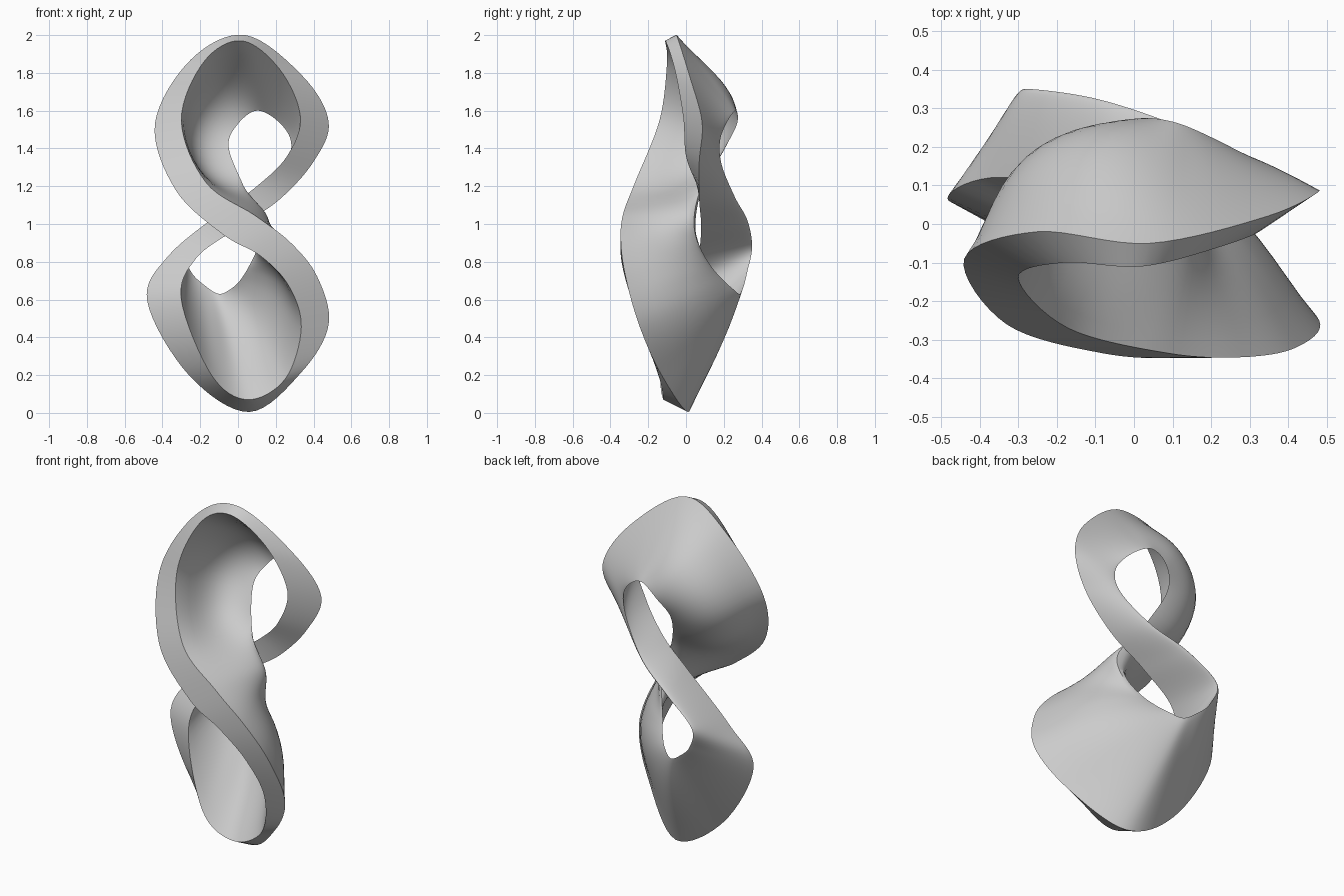
import bpy, bmesh
from mathutils import Vector

if "Cube" in bpy.data.objects:
    bpy.data.objects.remove(bpy.data.objects["Cube"])

# Three rails of the twisted figure-eight ribbon, running down the front strand,
# round the lower loop, up the back strand and round the upper loop.
rim_a = [(-.08, -.335, .945), (.12, -.345, .83), (.27, -.31, .67), (.335, -.235, .45),
         (.25, -.14, .18), (.05, -.12, .07), (-.14, -.13, .2), (-.3, -.03, .6),
         (-.22, .06, .82), (0, .08, .98), (.22, .07, 1.13), (.4, .07, 1.33),
         (.48, .085, 1.54), (.345, .02, 1.78), (.04, -.05, 2.0), (-.25, -.02, 1.87),
         (-.44, -.09, 1.53), (-.33, -.26, 1.18)]
rim_b = [(.09, -.335, 1.045), (.28, -.345, .9), (.42, -.32, .72), (.48, -.25, .47),
         (.34, -.14, .22), (.06, .01, .005), (-.26, .02, .2), (-.48, .06, .59),
         (-.37, .12, .83), (-.08, .095, 1.07), (.1, .06, 1.2), (.26, 0, 1.36),
         (.33, -.015, 1.57), (.22, -.06, 1.82), (.02, -.11, 1.97), (-.18, -.1, 1.86),
         (-.3, -.14, 1.55), (-.17, -.27, 1.22)]
back_edge = [(.12, .05, 1.01), (.11, .07, .89), (.06, .13, .78), (.01, .2, .7),
             (-.04, .25, .655), (-.1, .285, .63), (-.17, .305, .67), (-.25, .325, .75),
             (-.28, .35, .88), (-.1, .325, 1.02), (.1, .26, 1.14), (.25, .19, 1.31),
             (.28, .18, 1.44), (.21, .22, 1.545), (.1, .265, 1.6), (0, .27, 1.53),
             (-.05, .21, 1.41), (.03, .09, 1.2)]
STEPS, SPAN = 8, 14


def smooth_loop(points):
    """Closed Catmull-Rom curve through the points."""
    pts = [Vector(p) for p in points]
    n, out = len(pts), []
    for i in range(n):
        p0, p1, p2, p3 = (pts[(i + k) % n] for k in (-1, 0, 1, 2))
        for s in range(STEPS):
            t = s / STEPS
            out.append(.5 * (2 * p1 + (p2 - p0) * t + (2 * p0 - 5 * p1 + 4 * p2 - p3) * t * t
                             + (3 * p1 - p0 - 3 * p2 + p3) * t ** 3))
    return out


def ease(t):
    t = max(0, min(1, t))
    return t * t * (3 - 2 * t)


def section(a, b, c):
    """Flat front rim a-b tapering back to a rounded edge c, cupped outwards."""
    m = (a + b) / 2
    upper = m.z > 1
    centre = Vector((0, m.y, 1.5 if upper else .5))
    axis = (c - m).normalized()
    d = m - centre
    d = (d - axis * d.dot(axis)).normalized()
    # the cup is deepest where the front strand enters each loop
    in_loop = ease(abs(m.z - 1) / .4)
    entry = m.x * (-1 if upper else 1)
    w = in_loop * (.1 if upper else .05) * ease(.25 + 1.8 * entry)
    # the front strand is thick at the crossing, the loops are thin walled
    thick = .25 if m.y < 0 and abs(m.z - 1) < .5 else .6
    thin = (.8, 1.3) if upper else (1.3, .8)
    fade = ease(abs(m.z - 1) / .5)
    if thick == .6:
        fade = ease(abs(m.z - 1) / .5)
    pow_a, pow_b = (thick + (t - thick) * fade for t in thin)

    def side(e, u, power):
        return m.lerp(c, u) + (e - m) * (1 - u) ** power + d * (5.4 * u ** 1.5 * (1 - u) * w)

    us = [1 - (1 - k / SPAN) ** 1.5 for k in range(SPAN + 1)]
    return ([side(a, u, pow_a) for u in us]
            + [side(b, u, pow_b) for u in reversed(us[:-1])])


# Twisted ribbon body
bm = bmesh.new()
rings = [[bm.verts.new(p) for p in section(*abc)]
         for abc in zip(smooth_loop(rim_a), smooth_loop(rim_b), smooth_loop(back_edge))]
for i, ring in enumerate(rings):
    nxt = rings[(i + 1) % len(rings)]
    for j in range(len(ring)):
        k = (j + 1) % len(ring)
        bm.faces.new((ring[j], ring[k], nxt[k], nxt[j]))
bmesh.ops.recalc_face_normals(bm, faces=bm.faces)
mesh = bpy.data.meshes.new("twisted_ribbon")
bm.to_mesh(mesh)
bm.free()
ribbon = bpy.data.objects.new("twisted_ribbon", mesh)
bpy.context.collection.objects.link(ribbon)
bpy.context.view_layer.objects.active = ribbon
ribbon.select_set(True)
bpy.ops.object.shade_smooth_by_angle(angle=.6)
